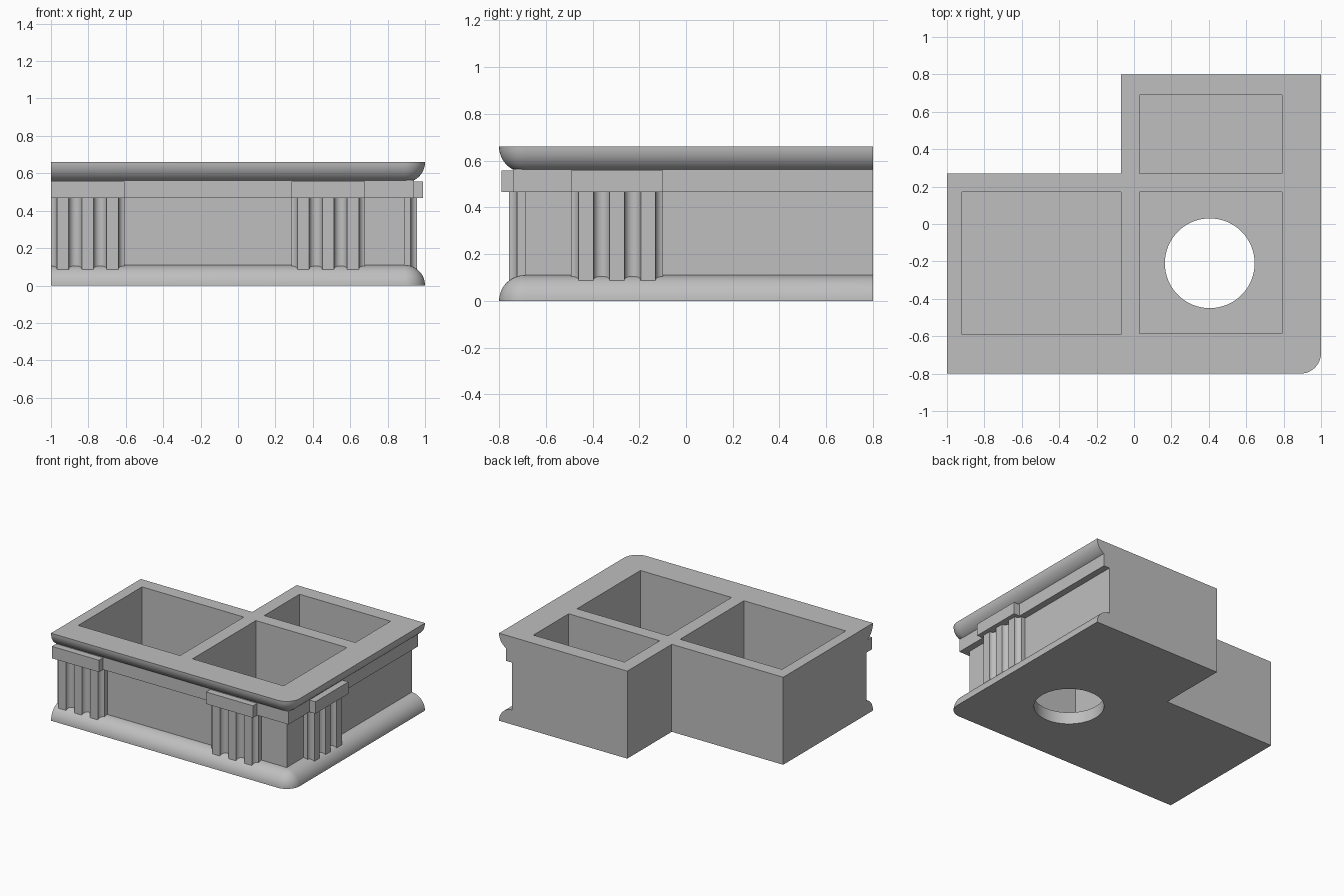
import bpy, bmesh, math

if "Cube" in bpy.data.objects:
    bpy.data.objects.remove(bpy.data.objects["Cube"], do_unlink=True)

stone = bpy.data.materials.new("grey_stone")
stone.use_nodes = True
GREY = (0.52, 0.52, 0.52, 1)
stone.diffuse_color = GREY
stone.node_tree.nodes["Principled BSDF"].inputs["Base Color"].default_value = GREY

HEIGHT = 0.66
R = 0.11          # radius of the rounded mouldings
FLOOR = 0.09
ARC = 12


def loft(name, loops):
    """Closed solid through matching horizontal loops of points."""
    bm = bmesh.new()
    rings = [[bm.verts.new(p) for p in loop] for loop in loops]
    for a, b in zip(rings, rings[1:]):
        for i in range(len(a)):
            j = (i + 1) % len(a)
            bm.faces.new((a[i], a[j], b[j], b[i]))
    bm.faces.new(rings[0][::-1])
    bm.faces.new(rings[-1])
    bmesh.ops.remove_doubles(bm, verts=bm.verts, dist=1e-5)
    bmesh.ops.recalc_face_normals(bm, faces=bm.faces)
    mesh = bpy.data.meshes.new(name)
    bm.to_mesh(mesh)
    bm.free()
    mesh.materials.append(stone)
    ob = bpy.data.objects.new(name, mesh)
    bpy.context.collection.objects.link(ob)
    return ob


def prism(name, outline, z0, z1):
    return loft(name, [[(x, y, z) for x, y in outline] for z in (z0, z1)])


def rect(x0, x1, y0, y1):
    return [(x0, y0), (x1, y0), (x1, y1), (x0, y1)]


def select_only(ob):
    bpy.ops.object.select_all(action="DESELECT")
    ob.select_set(True)
    bpy.context.view_layer.objects.active = ob


def smooth(ob):
    select_only(ob)
    bpy.ops.object.shade_smooth_by_angle(angle=math.radians(30))


def cut(ob, cutter):
    cutter.hide_render = True
    mod = ob.modifiers.new("cut", "BOOLEAN")
    mod.operation, mod.solver, mod.object = "DIFFERENCE", "EXACT", cutter
    select_only(ob)
    bpy.ops.object.modifier_apply(modifier=mod.name)
    bpy.data.objects.remove(cutter, do_unlink=True)


def footprint(inset, z):
    """L-shaped outline, inset on the moulded front and +x sides only."""
    r = R - inset
    pts = [(-1, -0.8 + inset, z)]
    for i in range(ARC + 1):
        a = math.pi / 2 * (i / ARC - 1)
        pts.append((1 - R + r * math.cos(a), -0.8 + R + r * math.sin(a), z))
    return pts + [(1 - inset, 0.8, z), (-0.07, 0.8, z), (-0.07, 0.27, z), (-1, 0.27, z)]


# Body with quarter-round mouldings at foot and rim
quarter = [(R - R * math.cos(a), R * math.sin(a))
           for a in (math.pi / 2 * i / ARC for i in range(ARC + 1))]
levels = quarter + [(d, HEIGHT - h) for d, h in reversed(quarter)]
body = loft("planter_body", [footprint(d, z) for d, z in levels])

# Three open compartments and the round hole in one floor
for x0, x1, y0, y1 in ((-0.92, -0.07, -0.59, 0.17),
                       (0.03, 0.79, -0.585, 0.17),
                       (0.03, 0.79, 0.27, 0.69)):
    cut(body, prism("compartment_cutter", rect(x0, x1, y0, y1), FLOOR, 1))
circle = [(0.405 + 0.24 * math.cos(t), -0.21 + 0.24 * math.sin(t))
          for t in (math.tau * i / 64 for i in range(64))]
cut(body, prism("drain_cutter", circle, -0.1, 0.3))
smooth(body)

# Flat band under the rim
wall_x, wall_y = 1 - R, -0.8 + R
prism("frieze_band", [(-1, wall_y), (-1, wall_y - 0.05), (wall_x + 0.05, wall_y - 0.05),
                      (wall_x + 0.05, 0.8), (wall_x, 0.8), (wall_x, wall_y)], 0.467, 0.564)

# Fluted blocks: (along wall, out from wall) profile with round flutes
PITCH, FLUTE, OUT = 0.133, 0.035, 0.068
HALF = 1.5 * PITCH - 0.003
profile = [(-HALF, 0)]
for k in range(4):
    centre = (k - 1.5) * PITCH
    start, end = (90 if k == 0 else 180), (90 if k == 3 else 0)
    for i in range(ARC + 1):
        a = math.radians(start + (end - start) * i / ARC)
        u = centre + FLUTE * math.cos(a)
        profile.append((max(-HALF, min(HALF, u)), OUT - FLUTE * math.sin(a)))
profile.append((HALF, 0))


def front_wall(centre):
    return lambda u, v: (centre + u, wall_y - v)


def side_wall(centre):
    return lambda u, v: (wall_x + v, centre + u)


for label, place in (("front_right", front_wall(-1 + HALF)),
                     ("front_left", front_wall(0.482)),
                     ("left_side", side_wall(-0.295))):
    smooth(prism(label + "_fluted_block", [place(u, v) for u, v in profile], 0.06, 0.467))
    prism(label + "_block_cap", [place(u, v) for u, v in rect(-HALF, HALF, 0, 0.1)], 0.467, 0.557)
